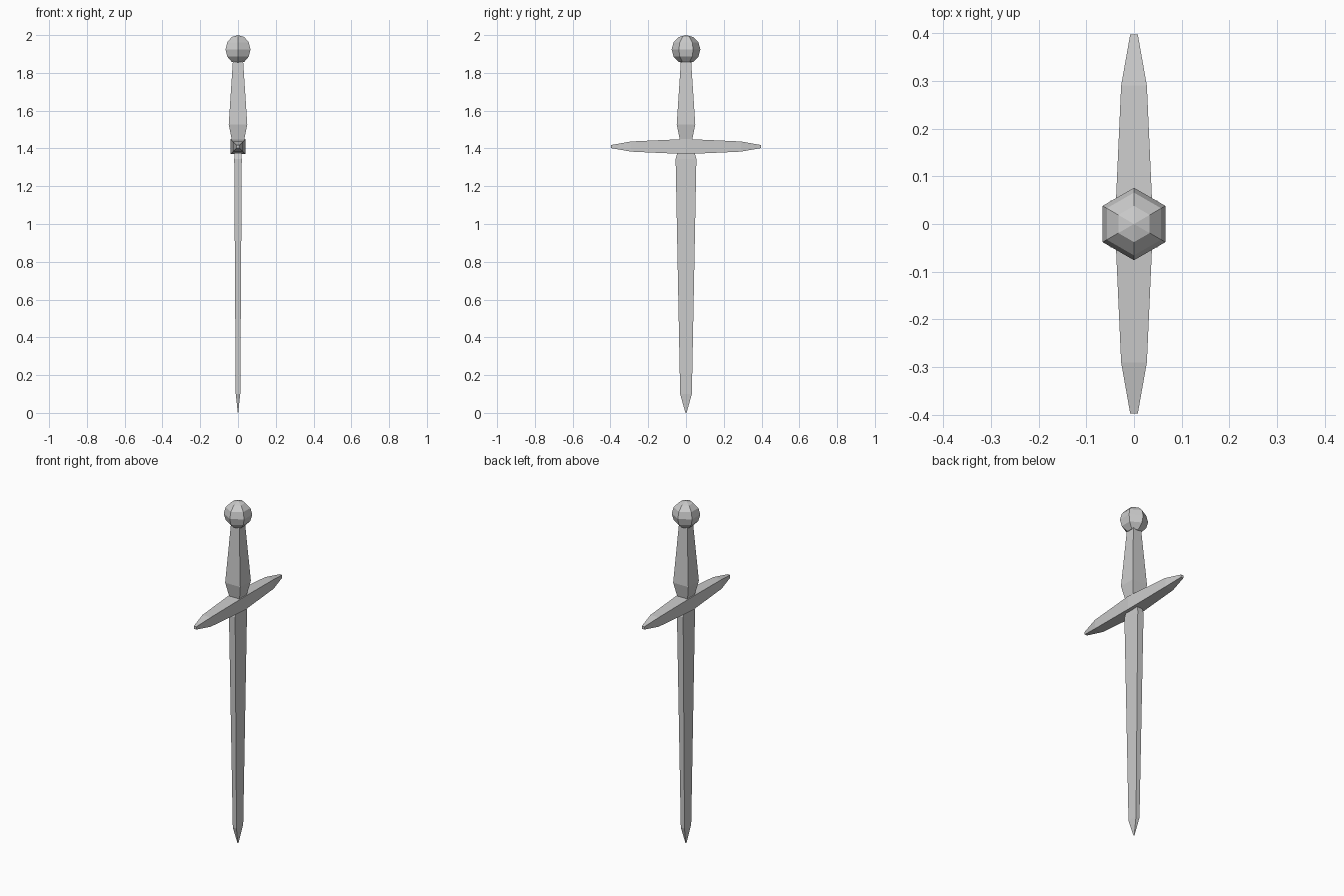
import bpy, bmesh
from math import sin, cos, pi, sqrt
from mathutils import Vector

if "Cube" in bpy.data.objects:
    bpy.data.objects.remove(bpy.data.objects["Cube"])


def loft(name, rings, sides=4, start=pi / 4, along='Z', base=(0, 0, 0)):
    """Skin flat-shaded polygon rings (position, half width, half depth)."""
    bm = bmesh.new()
    loops = []
    k = sqrt(2) if sides == 4 else 1
    for t, a, b in rings:
        loop = []
        for i in range(sides):
            ang = start + 2 * pi * i / sides
            u, v = a * k * cos(ang), b * k * sin(ang)
            p = Vector((u, v, t)) if along == 'Z' else Vector((u, t, v))
            loop.append(bm.verts.new(p + Vector(base)))
        loops.append(loop)
    for lo, hi in zip(loops, loops[1:]):
        for i in range(sides):
            j = (i + 1) % sides
            bm.faces.new((lo[i], lo[j], hi[j], hi[i]))
    bm.faces.new(loops[0][::-1])
    bm.faces.new(loops[-1])
    bmesh.ops.remove_doubles(bm, verts=bm.verts, dist=0.0003)
    bmesh.ops.recalc_face_normals(bm, faces=bm.faces)
    mesh = bpy.data.meshes.new(name)
    bm.to_mesh(mesh)
    bm.free()
    ob = bpy.data.objects.new(name, mesh)
    bpy.context.collection.objects.link(ob)
    return ob


# Blade: flat bar tapering down to a point
loft("blade", [(0, 0.001, 0.003), (0.1, 0.012, 0.031),
               (1.345, 0.02, 0.055), (1.39, 0.017, 0.042)])

# Crossguard: square bar tapering to both ends
half = [(0.29, 0.027, 0.027), (0.397, 0.008, 0.008)]
loft("crossguard", [(-t, a, b) for t, a, b in reversed(half)]
     + [(0, 0.04, 0.04)] + half, along='Y', base=(0, 0, 1.41))

# Grip: square, swelling just above the guard
loft("grip", [(1.42, 0.028, 0.028), (1.528, 0.049, 0.049), (1.88, 0.026, 0.026)])

# Pommel: six-sided faceted ball
R = 0.076
loft("pommel", [(-R * cos(pi * i / 6), R * sin(pi * i / 6), R * sin(pi * i / 6))
                for i in range(7)], sides=6, start=pi / 2, base=(0, 0, 1.924))
